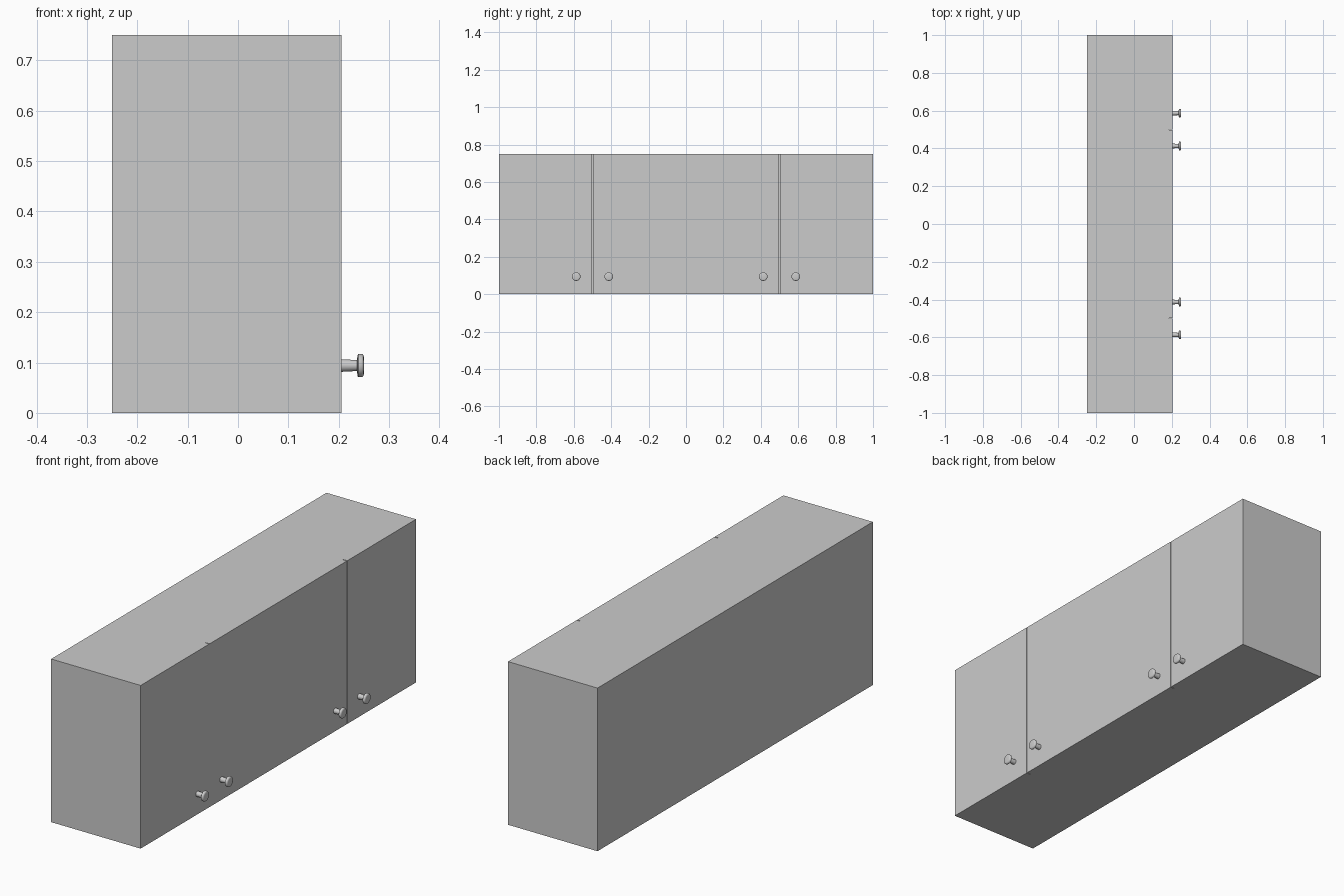
import bpy, bmesh, math
from mathutils import Matrix, Vector

if "Cube" in bpy.data.objects:
    bpy.data.objects.remove(bpy.data.objects["Cube"])

BACK, FRONT, DOOR_T = -0.25, 0.205, 0.02
HEIGHT, GAP = 0.75, 0.003


def box(name, lo, hi):
    lo, hi = Vector(lo), Vector(hi)
    bm = bmesh.new()
    bmesh.ops.create_cube(bm, size=1)
    for v in bm.verts:
        v.co = Vector([a + (c + 0.5) * (b - a) for a, b, c in zip(lo, hi, v.co)])
    me = bpy.data.meshes.new(name)
    bm.to_mesh(me)
    bm.free()
    ob = bpy.data.objects.new(name, me)
    bpy.context.collection.objects.link(ob)
    return ob


def knob(name, y, z):
    # (distance along x, radius) profile spun around the x axis
    profile = [(0.205, 0.0125), (0.223, 0.0115), (0.236, 0.011), (0.2375, 0.021),
               (0.239, 0.023), (0.246, 0.023), (0.249, 0.0205), (0.25, 0.016), (0.25, 0)]
    bm = bmesh.new()
    vs = [bm.verts.new((x, 0, r)) for x, r in profile]
    es = [bm.edges.new(p) for p in zip(vs, vs[1:])]
    bmesh.ops.spin(bm, geom=vs + es, cent=(0, 0, 0), axis=(1, 0, 0),
                   angle=math.tau, steps=24)
    bmesh.ops.remove_doubles(bm, verts=bm.verts, dist=1e-5)
    bmesh.ops.recalc_face_normals(bm, faces=bm.faces)
    bmesh.ops.translate(bm, verts=bm.verts, vec=(0, y, z))
    me = bpy.data.meshes.new(name)
    bm.to_mesh(me)
    bm.free()
    # the open base faces the door, so make sure the cap points outward
    cap = max(me.polygons, key=lambda p: p.center.x)
    if cap.normal.x < 0:
        me.flip_normals()
    ob = bpy.data.objects.new(name, me)
    bpy.context.collection.objects.link(ob)
    bpy.ops.object.select_all(action='DESELECT')
    ob.select_set(True)
    bpy.context.view_layer.objects.active = ob
    bpy.ops.object.shade_smooth_by_angle(angle=math.radians(40))


# Two side-by-side cabinets, each with a pair of doors and knobs
for label, yc in (("left", -0.5), ("right", 0.5)):
    box(f"{label}_cabinet_body", (BACK, yc - 0.5, 0), (FRONT - DOOR_T, yc + 0.5, HEIGHT))
    for i, s in enumerate((-1, 1), 1):
        y0, y1 = sorted((yc + s * GAP / 2, yc + s * 0.5))
        box(f"{label}_cabinet_door_{i}", (FRONT - DOOR_T, y0, 0), (FRONT, y1, HEIGHT))
        knob(f"{label}_cabinet_knob_{i}", yc + s * 0.087, 0.094)
